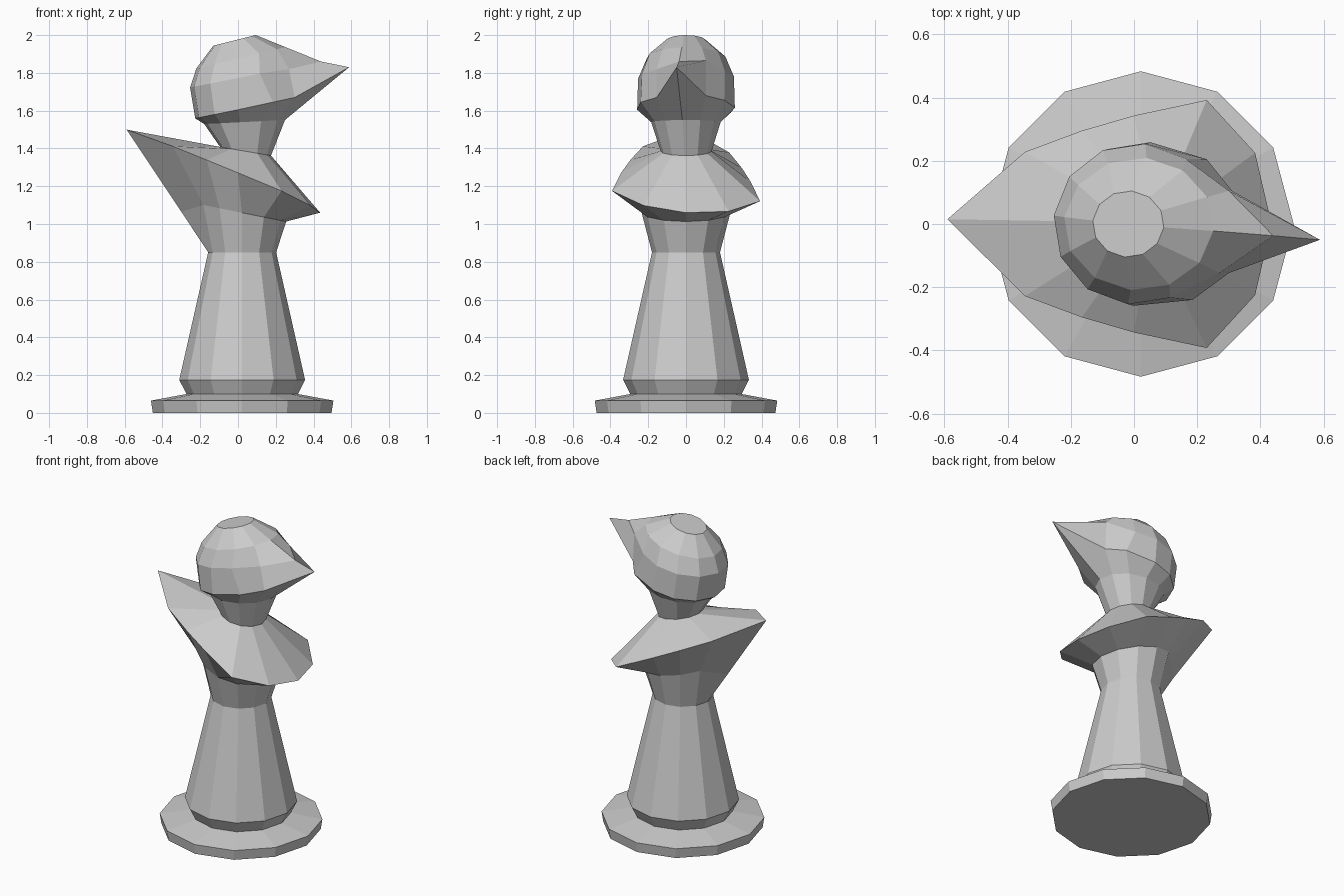
import bpy
from math import cos, sin, radians

if "Cube" in bpy.data.objects:
    bpy.data.objects.remove(bpy.data.objects["Cube"])

N = 12


def ring(x, z, r, slope=0.0, yaw=0.0, fix=None, ry=None):
    """12-sided ring, rising by slope along x; fix replaces single points."""
    pts = []
    for i in range(N):
        a = radians(360 / N * i + yaw)
        dx = r * cos(a)
        pts.append((x + dx, (ry or r) * sin(a), z + slope * dx))
    for i, p in (fix or {}).items():
        pts[i] = p
    return pts


def loft(name, rings, bottom=False, top=False):
    verts = [p for r in rings for p in r]
    faces = []
    for k in range(len(rings) - 1):
        for i in range(N):
            j = (i + 1) % N
            faces.append((k * N + i, k * N + j, (k + 1) * N + j, (k + 1) * N + i))
    if bottom:
        faces.append(tuple(reversed(range(N))))
    if top:
        faces.append(tuple(range(len(verts) - N, len(verts))))
    me = bpy.data.meshes.new(name)
    me.from_pydata(verts, [], faces)
    me.update()
    ob = bpy.data.objects.new(name, me)
    bpy.context.collection.objects.link(ob)
    return ob


# Turned pedestal with flat foot
waist = ring(0.022, 0.85, 0.18)
pedestal = [ring(0.022, z, r) for z, r in
            [(0, 0.473), (0.065, 0.483), (0.10, 0.295), (0.175, 0.333)]]
loft("pedestal", pedestal + [waist], bottom=True)

# Breast rim drawn out into a pointed tail
half = [(0.435, 0), (0.383, 0.225), (0.23, 0.392), (0, 0.343),
        (-0.165, 0.295), (-0.345, 0.228), (-0.59, 0.015)]
outline = half + [(x, -y) for x, y in half[5:0:-1]]
rim = [(x, y, 1.06 + (0.435 - x) * 0.43 - 0.07 * y) for x, y in outline]
under = ring(0.02, 1.06, 0.235, slope=-0.2, fix={6: (-0.30, 0.0, 1.065)})
collar = ring(0.04, 1.385, 0.135, slope=-0.17, yaw=-3)
loft("breast_and_tail", [waist, under, rim, collar])

# Neck and tilted head, with the front points pulled out into a beak
yaw = -6
neck = ring(0.035, 1.54, 0.215, slope=0.05, yaw=yaw, ry=0.185)
jaw = ring(0.025, 1.61, 0.253, 0.2, yaw, ry=0.26, fix={
    0: (0.588, -0.05, 1.83), 1: (0.31, 0.105, 1.68), 2: (0.23, 0.205, 1.655),
    10: (0.185, -0.24, 1.645), 11: (0.30, -0.155, 1.67)})
brow = ring(0.008, 1.775, 0.263, 0.2, yaw, ry=0.255, fix={
    0: (0.44, -0.037, 1.86), 1: (0.30, 0.105, 1.865), 11: (0.27, -0.155, 1.82)})
upper = ring(0.015, 1.88, 0.237, 0.24, yaw, ry=0.21)
crown = ring(-0.018, 1.972, 0.113, 0.25, yaw, ry=0.105)
loft("head_and_beak", [collar, neck, jaw, brow, upper, crown], top=True)
